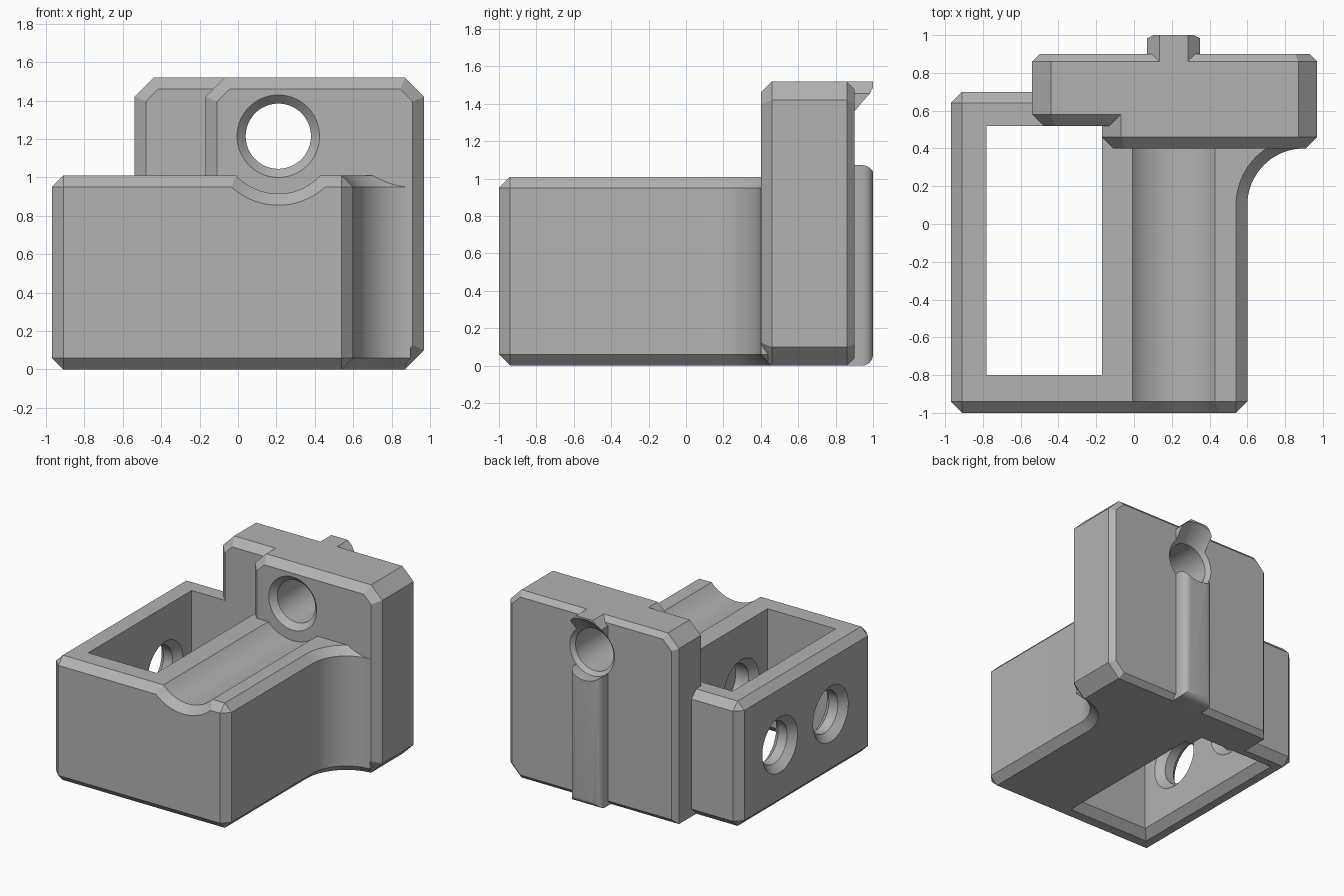
import bpy, bmesh, math
from mathutils import Vector

if "Cube" in bpy.data.objects:
    bpy.data.objects.remove(bpy.data.objects["Cube"])

grey = bpy.data.materials.new("plain grey")
grey.use_nodes = True
grey.diffuse_color = (0.45, 0.45, 0.45, 1)
grey.node_tree.nodes["Principled BSDF"].inputs["Base Color"].default_value = grey.diffuse_color


def loft(name, rings, pick=None, size=0.06, segments=1):
    """Skin a stack of equal rings, cap it, and bevel the edges that pick(a, b) accepts."""
    bm = bmesh.new()
    loops = [[bm.verts.new(p) for p in ring] for ring in rings]
    n = len(loops[0])
    for a, b in zip(loops, loops[1:]):
        for i in range(n):
            j = (i + 1) % n
            bm.faces.new((a[i], a[j], b[j], b[i]))
    bm.faces.new(loops[0])
    bm.faces.new(loops[-1])
    bmesh.ops.recalc_face_normals(bm, faces=bm.faces)
    if pick:
        edges = [e for e in bm.edges if pick(e.verts[0].co, e.verts[1].co)]
        bmesh.ops.bevel(bm, geom=edges, offset=size, segments=segments, profile=0.5,
                        affect='EDGES', clamp_overlap=False)
    mesh = bpy.data.meshes.new(name)
    bm.to_mesh(mesh)
    bm.free()
    mesh.materials.append(grey)
    ob = bpy.data.objects.new(name, mesh)
    bpy.context.collection.objects.link(ob)
    return ob


def rect(x0, x1, y0, y1, z):
    return [(x0, y0, z), (x1, y0, z), (x1, y1, z), (x0, y1, z)]


def box(name, x, y, z, **kw):
    return loft(name, [rect(*x, *y, z[0]), rect(*x, *y, z[1])], **kw)


def lathe(name, profile, axis, u, z, n=64):
    """Turned cutter along x or y; profile is (distance, radius), u the other horizontal."""
    rings = []
    for t, r in profile:
        ring = []
        for k in range(n):
            a = 2 * math.pi * (k + 0.5) / n
            p, q = u + r * math.cos(a), z + r * math.sin(a)
            ring.append((t, p, q) if axis == "x" else (p, t, q))
        rings.append(ring)
    return loft(name, rings)


def combine(target, other, operation):
    mod = target.modifiers.new("join", 'BOOLEAN')
    mod.operation, mod.solver, mod.object = operation, 'EXACT', other
    bpy.context.view_layer.update()
    done = bpy.data.meshes.new_from_object(target.evaluated_get(bpy.context.evaluated_depsgraph_get()))
    target.modifiers.clear()
    target.data = done
    bpy.data.objects.remove(other)


def cut(target, other):
    combine(target, other, 'DIFFERENCE')


def add(target, other):
    combine(target, other, 'UNION')


HOLE_X, HOLE_Z, TOP = 0.21, 1.215, 1.52

# Main block, with a concave fillet running into the upright
arc = [(0.9 - 0.3 * math.cos(a), 0.1 + 0.3 * math.sin(a))
       for a in (math.pi / 2 * k / 20 for k in range(21))]
outline = [(-0.97, -1), (0.6, -1)] + arc + [(0.9, 0.7), (-0.97, 0.7)]


def block_edge(a, b):
    corner = a.x < -0.9 or a.y < -0.9
    return abs(a.z - b.z) < 1e-4 or corner


block = loft("bracket_block", [[(x, y, z) for x, y in outline] for z in (0, 1.01)], pick=block_edge)

# Open pocket, flared at the bottom
cut(block, box("pocket", (-0.78, -0.17), (-0.8, 0.52), (-0.1, 1.2)))
flare = [rect(-0.78 - d, -0.17 + d, -0.8 - d, 0.52 + d, 0.06 - d) for d in (0.08, 0)]
cut(block, loft("pocket_flare", flare))

# Trough along the top, flared at the front
cut(block, lathe("trough", [(-1.04, 0.4), (-0.94, 0.3), (0.8, 0.3)], "y", HOLE_X, HOLE_Z))

# Countersunk cross holes through the side wall
cross = [(-1.02, 0.275), (-0.915, 0.17), (-0.835, 0.17), (-0.78, 0.225),
         (-0.17, 0.225), (-0.115, 0.17), (0, 0.17)]
for y in (0.185, -0.465):
    cut(block, lathe("cross_hole", cross, "x", y, 0.5))


# Upright slabs: cropped outline, chamfered all round front and back
def slab(name, x0, x1, y0, bottom_crop):
    c = 0.1
    side = [(x0, 0), (x1 - c, 0), (x1, c)] if bottom_crop else [(x0, 0), (x1, 0)]
    side += [(x1, TOP - c), (x1 - c, TOP), (x0 + c, TOP), (x0, TOP - c)]
    rings = []
    ob = loft(name, [[(x, y, z) for x, z in side] for y in (y0, 0.9)],
              pick=lambda a, b: a.y < 0.8 and b.y < 0.8)
    bm = bmesh.new()
    bm.from_mesh(ob.data)
    back = [e for e in bm.edges if all(v.co.y > 0.89 for v in e.verts)]
    bmesh.ops.bevel(bm, geom=back, offset=0.04, segments=1, affect='EDGES', clamp_overlap=False)
    bm.to_mesh(ob.data)
    bm.free()
    return ob


upright = slab("upright", -0.17, 0.97, 0.4, True)
add(upright, slab("upright_wing", -0.54, 0.6, 0.52, False))

# Rear rib with rounded outer edges, and the stub above the hole
RIB = (HOLE_X - 0.14, HOLE_X + 0.14)
rib = box("rear_rib", RIB, (0.7, 1), (0, HOLE_Z), size=0.06, segments=6,
          pick=lambda a, b: a.y > 0.9 and b.y > 0.9 and min(a.z, b.z) < 0.1)
cut(rib, lathe("rib_end", [(0.6, 0.2), (1.1, 0.2)], "y", HOLE_X, HOLE_Z))
stub = box("rear_stub", RIB, (0.7, 1), (HOLE_Z, TOP), size=0.065,
           pick=lambda a, b: a.z > 1.5 and b.z > 1.5 and abs(a.x - b.x) < 1e-4)
cut(stub, lathe("stub_flare", [(0.6, 0.2), (0.9, 0.2), (1.05, 0.34)], "y", HOLE_X, HOLE_Z))
add(upright, rib)
add(upright, stub)

# Main hole through the upright, countersunk at both ends
bore = [(0.35, 0.265), (0.445, 0.17), (0.87, 0.17), (0.9, 0.2), (1.1, 0.2)]
cut(upright, lathe("main_hole", bore, "y", HOLE_X, HOLE_Z))
add(block, upright)

# Smooth the curved walls, keep the chamfers crisp
bpy.ops.object.select_all(action='DESELECT')
block.select_set(True)
bpy.context.view_layer.objects.active = block
bpy.ops.object.shade_smooth_by_angle(angle=math.radians(25))
